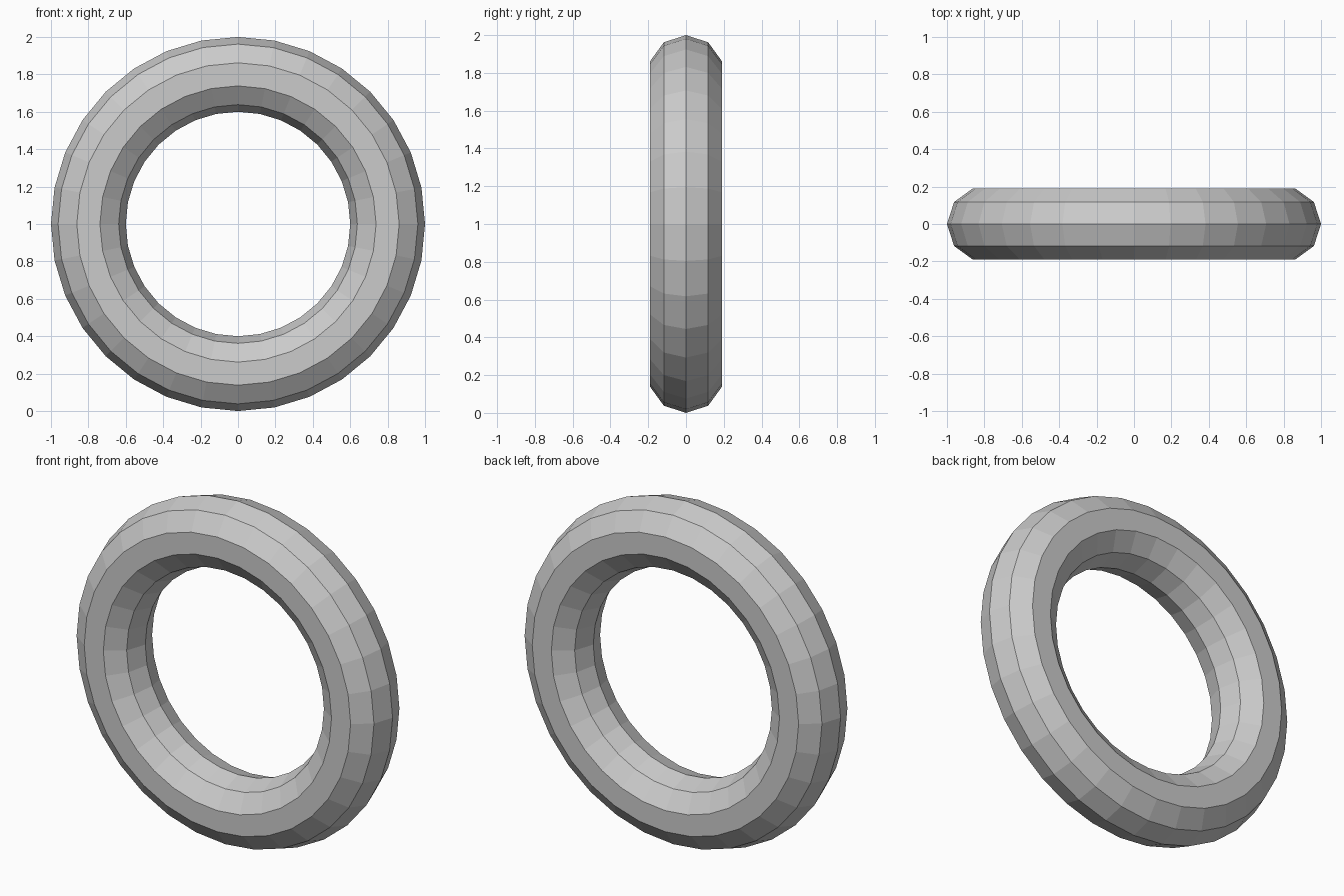
import bpy
from math import radians

if "Cube" in bpy.data.objects:
    bpy.data.objects.remove(bpy.data.objects["Cube"])

# Upright low-poly ring: 32 segments around, 10-sided cross-section
bpy.ops.mesh.primitive_torus_add(
    major_segments=32,
    minor_segments=10,
    major_radius=0.8,
    minor_radius=0.2,
    location=(0, 0, 1),
    rotation=(radians(90), 0, 0),
)
ring = bpy.context.object
ring.name = "ring"
bpy.ops.object.transform_apply(location=False, rotation=True, scale=False)

# Flat faces
bpy.ops.object.shade_flat()
